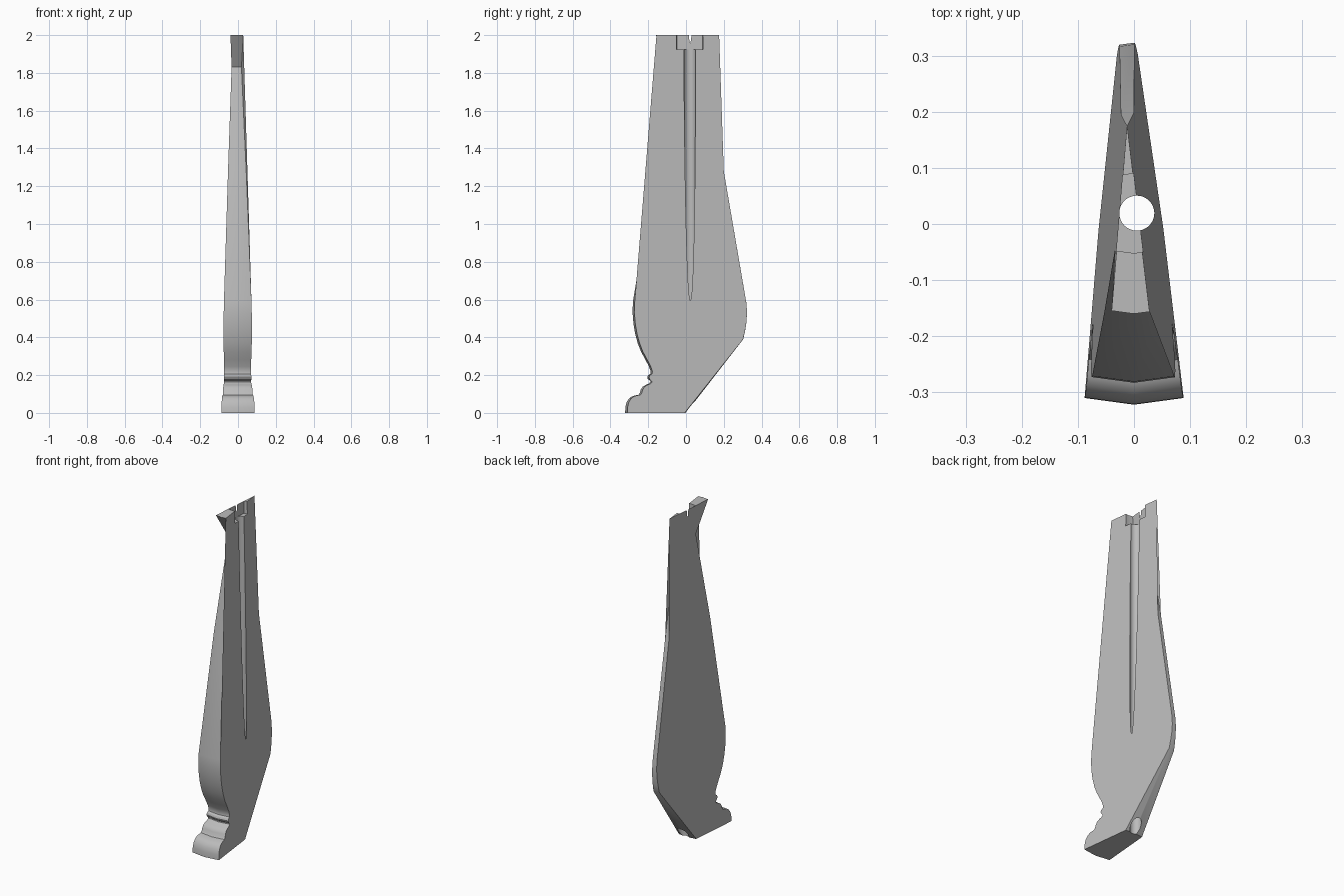
import bpy, bmesh, math

if "Cube" in bpy.data.objects:
    bpy.data.objects.remove(bpy.data.objects["Cube"])

# Side outline (y, z); front run from the toe up to the notch, back run down to the heel
FRONT = [(-.322, 0), (-.321, .03), (-.314, .058), (-.30, .078), (-.283, .089), (-.252, .096),
         (-.245, .105), (-.24, .122), (-.23, .138), (-.214, .148), (-.197, .155),
         (-.189, .163), (-.189, .17), (-.202, .179), (-.205, .189), (-.2, .2), (-.189, .207),
         (-.187, .22), (-.196, .245), (-.215, .282), (-.237, .322), (-.255, .367),
         (-.269, .418), (-.278, .47), (-.283, .53), (-.281, .59), (-.163, 1.29),
         (-.05, 1.83), (-.16, 2), (-.052, 2), (-.052, 1.925)]
BACK = [(.09, 1.925), (.09, 2), (.177, 2), (.088, 1.83), (.2, 1.28), (.32, .58),
        (.323, .53), (.32, .48), (.313, .435), (.303, .39), (0, 0)]
BEND = .135   # slight vee of the front and back surfaces


def left(y, z):
    return -.0623 + .083 * y + .0176 * z


def right(y, z):
    return .0513 - .12 * y - .0212 * z


def on_plane(plane, y0, z, s):
    x = 0
    for _ in range(20):
        x = plane(y0 + s * BEND * abs(x), z)
    return x


# Tapered wedge body
bm = bmesh.new()
rows = []
for pts, s in ((FRONT, 1), (BACK, -1)):
    for y0, z in pts:
        xl, xr = on_plane(left, y0, z, s), on_plane(right, y0, z, s)
        if xl > xr:
            xl = xr = (xl + xr) / 2
        xs = (xl, min(max(0, xl), xr), xr)
        rows.append([bm.verts.new((x, y0 + s * BEND * abs(x), z)) for x in xs])
n = len(rows)
for i in range(n):
    a, b = rows[i], rows[(i + 1) % n]
    for j in (0, 1):
        bm.faces.new((a[j], a[j + 1], b[j + 1], b[j]))
bm.faces.new([r[0] for r in rows])
bm.faces.new([r[2] for r in reversed(rows)])
bmesh.ops.triangulate(bm, faces=[f for f in bm.faces if len(f.verts) > 4])
bmesh.ops.remove_doubles(bm, verts=bm.verts, dist=.0004)
bmesh.ops.recalc_face_normals(bm, faces=bm.faces)
mesh = bpy.data.meshes.new("wedge_body")
bm.to_mesh(mesh)
bm.free()
body = bpy.data.objects.new("wedge_body", mesh)
bpy.context.collection.objects.link(body)

grey = bpy.data.materials.new("plain grey")
grey.diffuse_color = (.5, .5, .5, 1)
grey.use_nodes = True
grey.node_tree.nodes["Principled BSDF"].inputs["Base Color"].default_value = grey.diffuse_color
mesh.materials.append(grey)

# Vertical rod hole, breaking out of the right side
bpy.ops.mesh.primitive_cylinder_add(vertices=48, radius=.0312, depth=3, location=(.005, .0193, 1))
cutter = bpy.context.object
cutter.name = "rod_hole_cutter"
cutter.data.materials.append(grey)
cutter.hide_render = True
cutter.hide_set(True)
mod = body.modifiers.new("rod_hole", 'BOOLEAN')
mod.operation = 'DIFFERENCE'
mod.solver = 'EXACT'
mod.object = cutter
bpy.context.view_layer.objects.active = body
body.select_set(True)
bpy.ops.object.modifier_apply(modifier=mod.name)
bpy.ops.object.shade_smooth_by_angle(angle=math.radians(30))
bpy.data.objects.remove(cutter)
